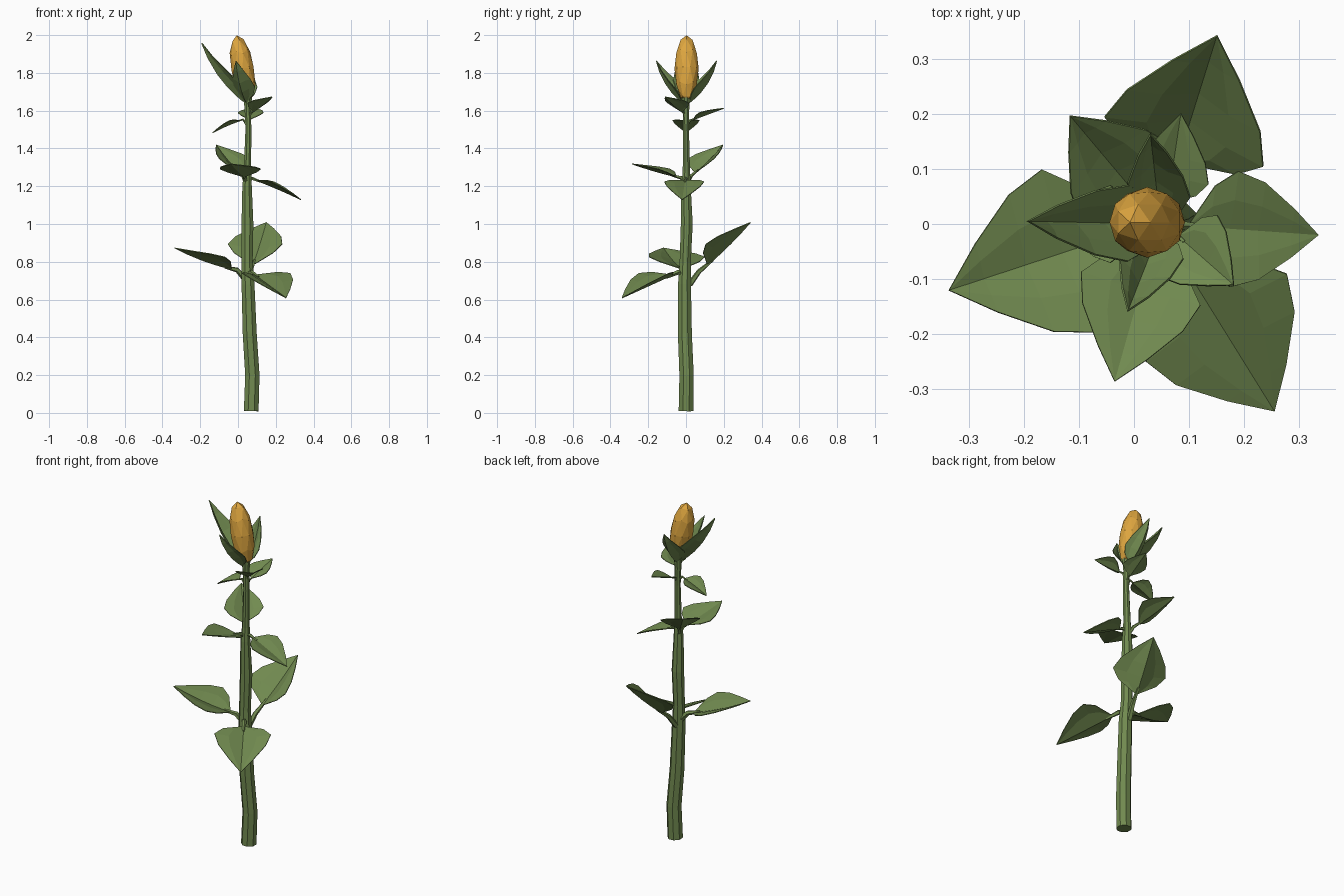
import bpy, bmesh, math
from mathutils import Vector, Matrix

cube = bpy.data.objects.get("Cube")
if cube:
    bpy.data.objects.remove(cube, do_unlink=True)


def material(name, rgb):
    m = bpy.data.materials.new(name)
    m.use_nodes = True
    m.diffuse_color = (*rgb, 1)
    m.node_tree.nodes["Principled BSDF"].inputs["Base Color"].default_value = (*rgb, 1)
    return m


GREEN = material("leaf green", (0.165, 0.255, 0.08))
ORANGE = material("bud orange", (0.73, 0.38, 0.05))
UP = Vector((0, 0, 1))


def finish(bm, name, mat):
    me = bpy.data.meshes.new(name)
    bm.to_mesh(me)
    bm.free()
    me.materials.append(mat)
    ob = bpy.data.objects.new(name, me)
    bpy.context.collection.objects.link(ob)
    return ob


def tube(bm, path, radii, sides):
    """Capped tapered tube along a path of points."""
    rings = []
    for i, (p, r) in enumerate(zip(path, radii)):
        d = path[min(i + 1, len(path) - 1)] - path[max(i - 1, 0)]
        q = UP.rotation_difference(d)
        ring = []
        for k in range(sides):
            a = math.tau * (k + 0.5) / sides
            ring.append(bm.verts.new(p + q @ Vector((r * math.cos(a), r * math.sin(a), 0))))
        rings.append(ring)
    for a, b in zip(rings, rings[1:]):
        for k in range(sides):
            n = (k + 1) % sides
            bm.faces.new((a[k], a[n], b[n], b[k]))
    bm.faces.new(rings[0][::-1])
    bm.faces.new(rings[-1])


# Blade rows: position along the blade, share of the full half width
ROWS = [(0.0, 0.08), (0.14, 0.72), (0.3, 1.0), (0.52, 0.84), (0.78, 0.42)]


def leaf(name, base, tip, width, lift, sag, stalk):
    """Folded pointed blade on a short stalk; the edges rise above the midrib."""
    base, tip = Vector(base), Vector(tip)
    d = tip - base
    side = d.cross(UP).normalized()
    normal = side.cross(d).normalized()

    def rib(t):
        return base + d * t - normal * sag * 4 * t * (1 - t)

    bm = bmesh.new()
    rows = []
    for s, w in ROWS:
        t = stalk + s * (1 - stalk)
        c = rib(t)
        off, rise = side * width * w, normal * lift * w
        rows.append([bm.verts.new(c - off + rise),
                     bm.verts.new(c - off * 0.5 + rise * 0.65),
                     bm.verts.new(c),
                     bm.verts.new(c + off * 0.5 + rise * 0.65),
                     bm.verts.new(c + off + rise)])
    for a, b in zip(rows, rows[1:]):
        for k in range(4):
            bm.faces.new((a[k + 1], a[k], b[k], b[k + 1]))
    point = bm.verts.new(tip)
    for k in range(4):
        bm.faces.new((rows[-1][k + 1], rows[-1][k], point))
    bmesh.ops.recalc_face_normals(bm, faces=bm.faces[:])
    bmesh.ops.solidify(bm, geom=bm.faces[:], thickness=0.004)
    bmesh.ops.recalc_face_normals(bm, faces=bm.faces[:])
    # Stalk from the stem into the blade
    if stalk > 0.1:
        path = [base - UP * 0.03, rib(stalk * 0.5), rib(stalk + 0.08)]
        tube(bm, path, [width * 0.11, width * 0.09, width * 0.05], 5)
    finish(bm, name, GREEN)


# Stem: gently bent, thinner above the middle leaves
STEM = [(0.07, 0.0, 0.01, 0.042), (0.076, 0.003, 0.2, 0.041), (0.062, -0.006, 0.42, 0.04),
        (0.053, -0.008, 0.68, 0.037), (0.048, -0.004, 0.8, 0.032), (0.05, 0.004, 1.0, 0.034),
        (0.048, 0.0, 1.2, 0.027), (0.05, 0.002, 1.28, 0.021), (0.055, 0.0, 1.5, 0.017),
        (0.052, 0.0, 1.6, 0.018), (0.052, 0.0, 1.67, 0.024)]
bm = bmesh.new()
tube(bm, [Vector(p[:3]) for p in STEM], [p[3] for p in STEM], 8)
finish(bm, "stem", GREEN)

# Leaves: base, tip, half width, edge lift, midrib sag, stalk share
leaf("lower_leaf_right", (0.03, 0, 0.75), (-0.335, -0.12, 0.875), 0.155, 0.04, 0.015, 0.18)
leaf("lower_leaf_front", (0.05, -0.01, 0.76), (0.255, -0.34, 0.61), 0.15, 0.05, 0.0, 0.2)
leaf("lower_leaf_back", (0.05, 0.02, 0.71), (0.15, 0.34, 1.01), 0.15, 0.06, 0.012, 0.28)
leaf("middle_leaf_left", (0.05, 0, 1.25), (0.335, -0.02, 1.13), 0.105, 0.025, -0.004, 0.18)
leaf("middle_leaf_front", (0.045, 0, 1.24), (-0.035, -0.285, 1.32), 0.112, 0.025, 0.005, 0.18)
leaf("middle_leaf_back", (0.045, 0.005, 1.24), (-0.115, 0.195, 1.42), 0.105, 0.04, 0.01, 0.22)
leaf("upper_leaf_back", (0.055, 0, 1.54), (0.085, 0.2, 1.615), 0.068, 0.02, 0.0, 0.2)
leaf("upper_leaf_right", (0.045, 0, 1.56), (-0.135, 0.0, 1.485), 0.07, 0.02, -0.005, 0.2)
leaf("upper_leaf_left", (0.055, 0, 1.58), (0.18, -0.11, 1.675), 0.075, 0.03, 0.005, 0.2)

# Sepals cupping the bud
leaf("sepal_right", (0.045, 0, 1.64), (-0.19, 0.005, 1.96), 0.068, 0.055, 0.03, 0.04)
leaf("sepal_front", (0.047, -0.01, 1.64), (-0.01, -0.155, 1.865), 0.058, 0.045, 0.025, 0.04)
leaf("sepal_back", (0.047, 0.01, 1.64), (0.03, 0.16, 1.865), 0.058, 0.045, 0.025, 0.04)

# Bud: stretched faceted ball leaning to one side
bm = bmesh.new()
bmesh.ops.create_icosphere(bm, subdivisions=2, radius=1)
lean = Matrix.Rotation(math.radians(-10), 4, "Y")
place = Matrix.Translation((0.024, 0.003, 1.822)) @ lean @ Matrix.Diagonal((0.062, 0.064, 0.18, 1))
bmesh.ops.transform(bm, matrix=place, verts=bm.verts[:])
finish(bm, "bud", ORANGE)
